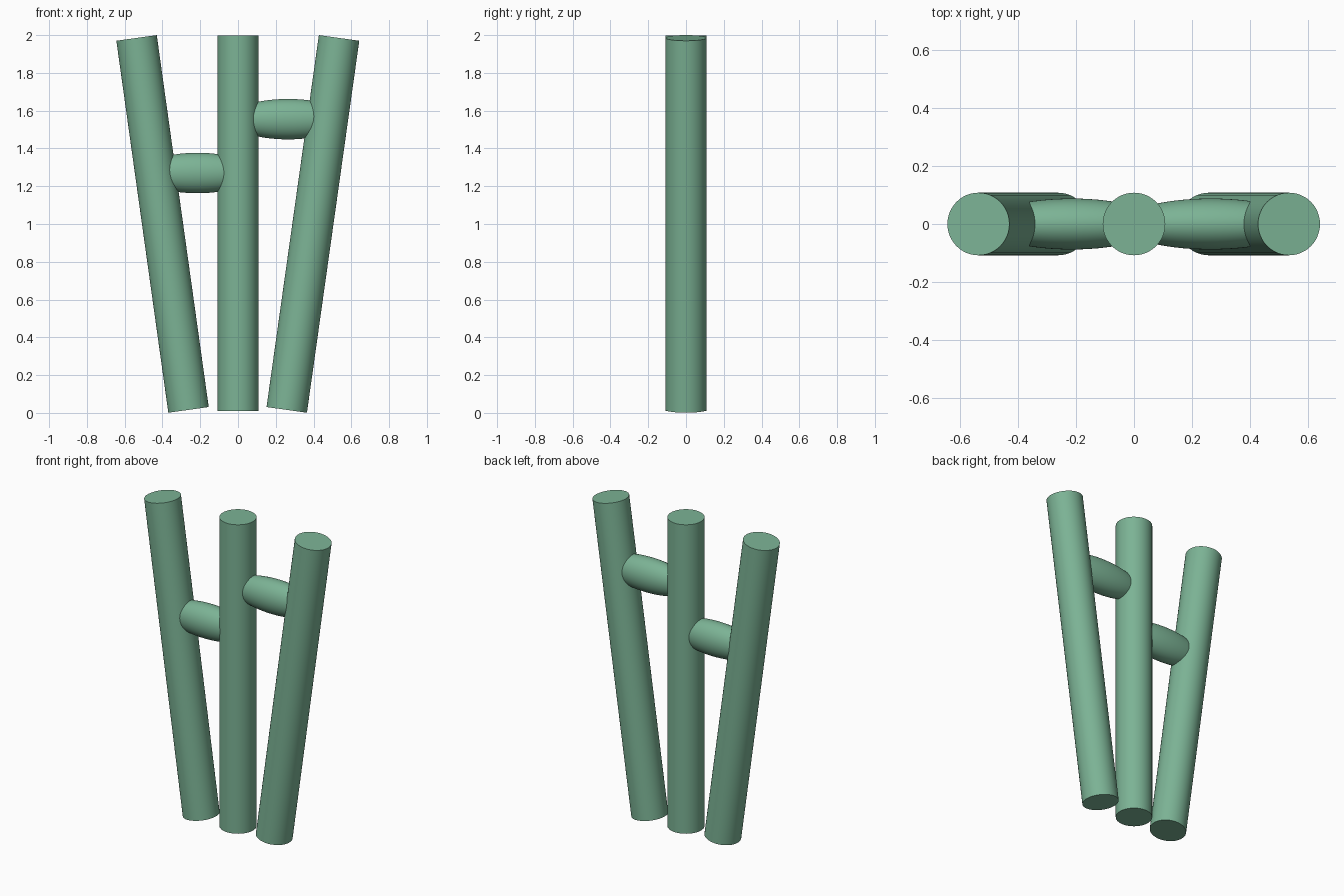
import bpy, math
from mathutils import Vector

if "Cube" in bpy.data.objects:
    bpy.data.objects.remove(bpy.data.objects["Cube"])

green = bpy.data.materials.new("soft green")
green.diffuse_color = (0.20, 0.45, 0.30, 1)
green.use_nodes = True
green.node_tree.nodes["Principled BSDF"].inputs["Base Color"].default_value = green.diffuse_color


def finish(name):
    ob = bpy.context.object
    ob.name = name
    ob.data.materials.append(green)
    bpy.ops.object.shade_smooth_by_angle(angle=math.radians(35))
    return ob


def stalk(name, bottom, top, radius=0.108):
    """Straight round pole between two end centres."""
    a, b = Vector(bottom), Vector(top)
    bpy.ops.mesh.primitive_cylinder_add(
        vertices=48, radius=radius, depth=(b - a).length, location=(a + b) / 2,
        rotation=(b - a).to_track_quat('Z', 'Y').to_euler())
    finish(name)


def bridge(name, x, z, half_length):
    """Stretched ellipsoid joining two stalks, pole axis along x."""
    bpy.ops.mesh.primitive_uv_sphere_add(
        segments=48, ring_count=32, radius=1, location=(x, 0, z),
        rotation=(0, math.pi / 2, 0))
    bpy.context.object.scale = (0.107, 0.088, half_length)
    finish(name)


# upright pole and the two leaning poles
stalk("centre_stalk", (0, 0, 0.01), (0, 0, 1.997))
stalk("left_stalk", (-0.262, 0, 0.016), (-0.537, 0, 1.985))
stalk("right_stalk", (0.258, 0, 0.016), (0.535, 0, 1.985))

# rounded connectors
bridge("left_bridge", -0.215, 1.27, 0.30)
bridge("right_bridge", 0.265, 1.555, 0.31)
